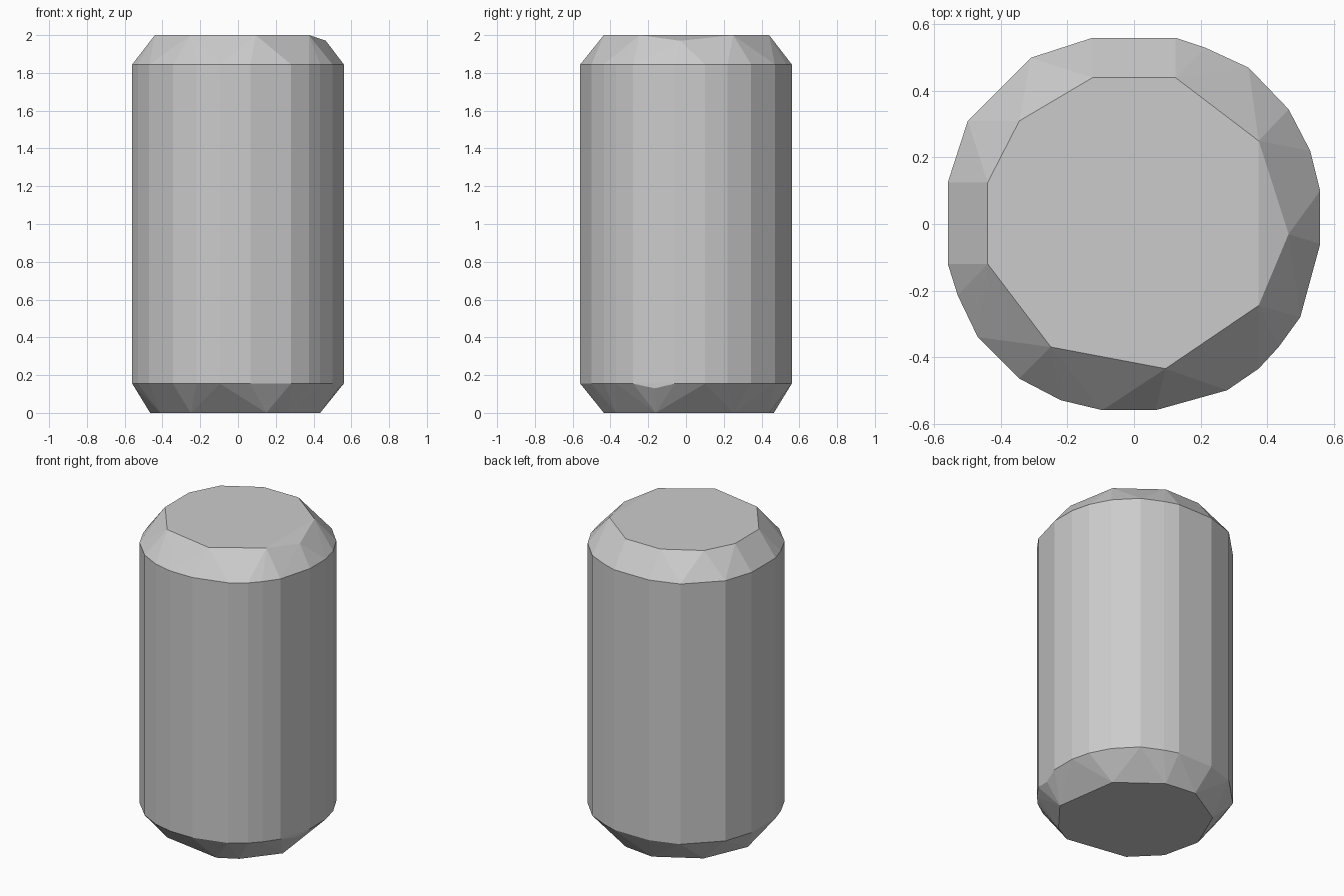
import bpy
import bmesh
import math

# Remove the default cube only
default_cube = bpy.data.objects.get("Cube")
if default_cube:
    bpy.data.objects.remove(default_cube, do_unlink=True)

HEIGHT = 2.0
BEVEL = 0.155


def make_material(name, value):
    """One flat grey material."""
    material = bpy.data.materials.new(name)
    material.use_nodes = True
    colour = (value, value, value, 1.0)
    material.diffuse_color = colour
    shader = material.node_tree.nodes["Principled BSDF"]
    shader.inputs["Base Color"].default_value = colour
    return material


def add_ring(bm, outline, z):
    """Place a plan outline at the given height."""
    for x, y in outline:
        bm.verts.new((x, y, z))


def make_hull(name, rings, corners, material):
    """Wrap faceted skin around stacked outlines and single cut corners."""
    bm = bmesh.new()
    for outline, z in rings:
        add_ring(bm, outline, z)
    for corner in corners:
        bm.verts.new(corner)
    result = bmesh.ops.convex_hull(bm, input=bm.verts[:])
    unused = {v for v in result["geom_interior"] + result["geom_unused"]
              if isinstance(v, bmesh.types.BMVert)}
    bmesh.ops.delete(bm, geom=list(unused), context="VERTS")
    # Merge the triangles of each flat facet
    bmesh.ops.dissolve_limit(bm, angle_limit=math.radians(0.5),
                             verts=bm.verts[:], edges=bm.edges[:])
    bmesh.ops.recalc_face_normals(bm, faces=bm.faces[:])
    mesh = bpy.data.meshes.new(name)
    bm.to_mesh(mesh)
    bm.free()
    mesh.materials.append(material)
    body = bpy.data.objects.new(name, mesh)
    bpy.context.scene.collection.objects.link(body)
    return body


# Irregular outline of the upright wall
wall_outline = [
    (.56, .1), (.53, .22), (.465, .345), (.345, .47), (.215, .53),
    (.125, .56), (-.125, .56), (-.31, .5), (-.5, .31), (-.56, .125),
    (-.56, -.12), (-.53, -.215), (-.47, -.34), (-.345, -.465),
    (-.22, -.53), (-.095, -.56), (.065, -.56), (.28, -.5),
    (.375, -.435), (.435, -.37), (.5, -.28), (.56, -.06),
]

# Smaller outlines of the two flat ends
top_outline = [
    (.375, .25), (.125, .44), (-.125, .44), (-.345, .31), (-.44, .125),
    (-.44, -.12), (-.25, -.37), (.095, -.435), (.375, -.245),
]
base_outline = [
    (.375, .25), (.125, .44), (-.08, .465), (-.345, .31), (-.465, .03),
    (-.41, -.21), (-.25, -.37), (.15, -.435), (.27, -.37), (.435, -.16),
]

# Single corners that break up the bevels
top_corner = (.465, -.03, 1.97)
base_corner = (.53, -.165, .13)

grey = make_material("plain_grey", 0.6)
make_hull(
    "faceted_cylinder",
    [(base_outline, 0.0), (wall_outline, BEVEL),
     (wall_outline, HEIGHT - BEVEL), (top_outline, HEIGHT)],
    [top_corner, base_corner],
    grey,
)
